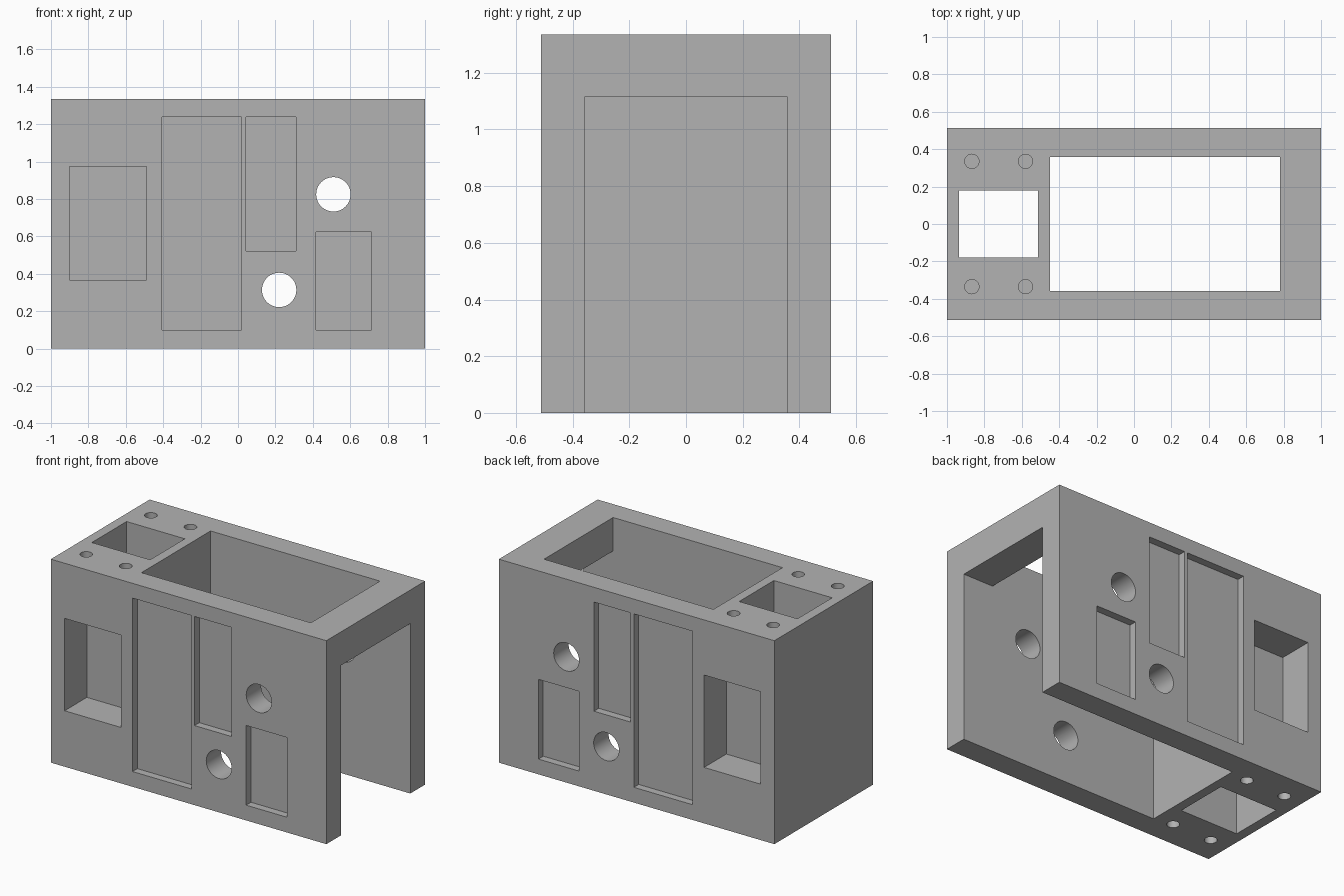
import bpy, bmesh
from mathutils import Matrix, Vector

cube = bpy.data.objects.get("Cube")
if cube:
    bpy.data.objects.remove(cube, do_unlink=True)

HALF_Y, HEIGHT = 0.512, 1.335

# Material
grey = bpy.data.materials.new("plain grey")
grey.use_nodes = True
grey.diffuse_color = (0.45, 0.45, 0.45, 1)
grey.node_tree.nodes["Principled BSDF"].inputs["Base Color"].default_value = grey.diffuse_color


def finish(name, bm):
    bmesh.ops.recalc_face_normals(bm, faces=bm.faces)
    mesh = bpy.data.meshes.new(name)
    bm.to_mesh(mesh)
    bm.free()
    mesh.materials.append(grey)
    obj = bpy.data.objects.new(name, mesh)
    bpy.context.collection.objects.link(obj)
    return obj


def box(name, x, y, z):
    bm = bmesh.new()
    size = Vector((x[1] - x[0], y[1] - y[0], z[1] - z[0]))
    centre = Vector((sum(x), sum(y), sum(z))) / 2
    bmesh.ops.create_cube(bm, size=1, matrix=Matrix.LocRotScale(centre, None, size))
    return finish(name, bm)


def rod(name, centre, radius, length, axis):
    bm = bmesh.new()
    turn = Matrix.Rotation(1.570796, 4, "X") if axis == "Y" else Matrix.Identity(4)
    bmesh.ops.create_cone(bm, cap_ends=True, segments=48, radius1=radius, radius2=radius,
                          depth=length, matrix=Matrix.Translation(centre) @ turn)
    return finish(name, bm)


def profile_xz(name, points, half_depth):
    bm = bmesh.new()
    face = bm.faces.new([bm.verts.new((x, -half_depth, z)) for x, z in points])
    side = bmesh.ops.extrude_face_region(bm, geom=[face])["geom"]
    bmesh.ops.translate(bm, vec=(0, 2 * half_depth, 0),
                        verts=[v for v in side if isinstance(v, bmesh.types.BMVert)])
    return finish(name, bm)


# Solid block
body = box("housing_block", (-1, 1), (-HALF_Y, HALF_Y), (0, HEIGHT))

# Main cavity, open at the top, the bottom and one end
cutters = [profile_xz("cavity_cutter", [(-0.45, -0.1), (1.1, -0.1), (1.1, 1.115),
                                        (0.78, 1.115), (0.78, 1.5), (-0.45, 1.5)], 0.358)]

# Vertical shaft through the thick end
cutters.append(box("shaft_cutter", (-0.935, -0.512), (-0.18, 0.18), (-0.1, 1.5)))

# Pockets on front and back: x range, z range, depth
pockets = [((-0.9, -0.49), (0.367, 0.973), 0.23),
           ((-0.407, 0.02), (0.1, 1.238), 0.05),
           ((0.043, 0.31), (0.522, 1.238), 0.05),
           ((0.418, 0.713), (0.1, 0.623), 0.05)]
for x, z, depth in pockets:
    for s in (-1, 1):
        y = sorted((s * (HALF_Y - depth), s * (HALF_Y + 0.1)))
        cutters.append(box("pocket_cutter", x, y, z))

# Round holes across both side walls
for x, z in ((0.51, 0.825), (0.22, 0.314)):
    cutters.append(rod("cross_hole_cutter", (x, 0, z), 0.092, 1.4, "Y"))

# Blind screw holes on top and bottom
for x in (-0.867, -0.58):
    for y in (-0.335, 0.335):
        for z in (0, HEIGHT):
            cutters.append(rod("screw_hole_cutter", (x, y, z), 0.038, 0.4, "Z"))

# Cut everything out of the block
bpy.ops.object.select_all(action="DESELECT")
body.select_set(True)
bpy.context.view_layer.objects.active = body
for cutter in cutters:
    mod = body.modifiers.new("cut", "BOOLEAN")
    mod.operation, mod.solver, mod.object = "DIFFERENCE", "EXACT", cutter
    bpy.ops.object.modifier_apply(modifier=mod.name)
    bpy.data.objects.remove(cutter, do_unlink=True)

bpy.ops.object.shade_smooth_by_angle(angle=0.5)
